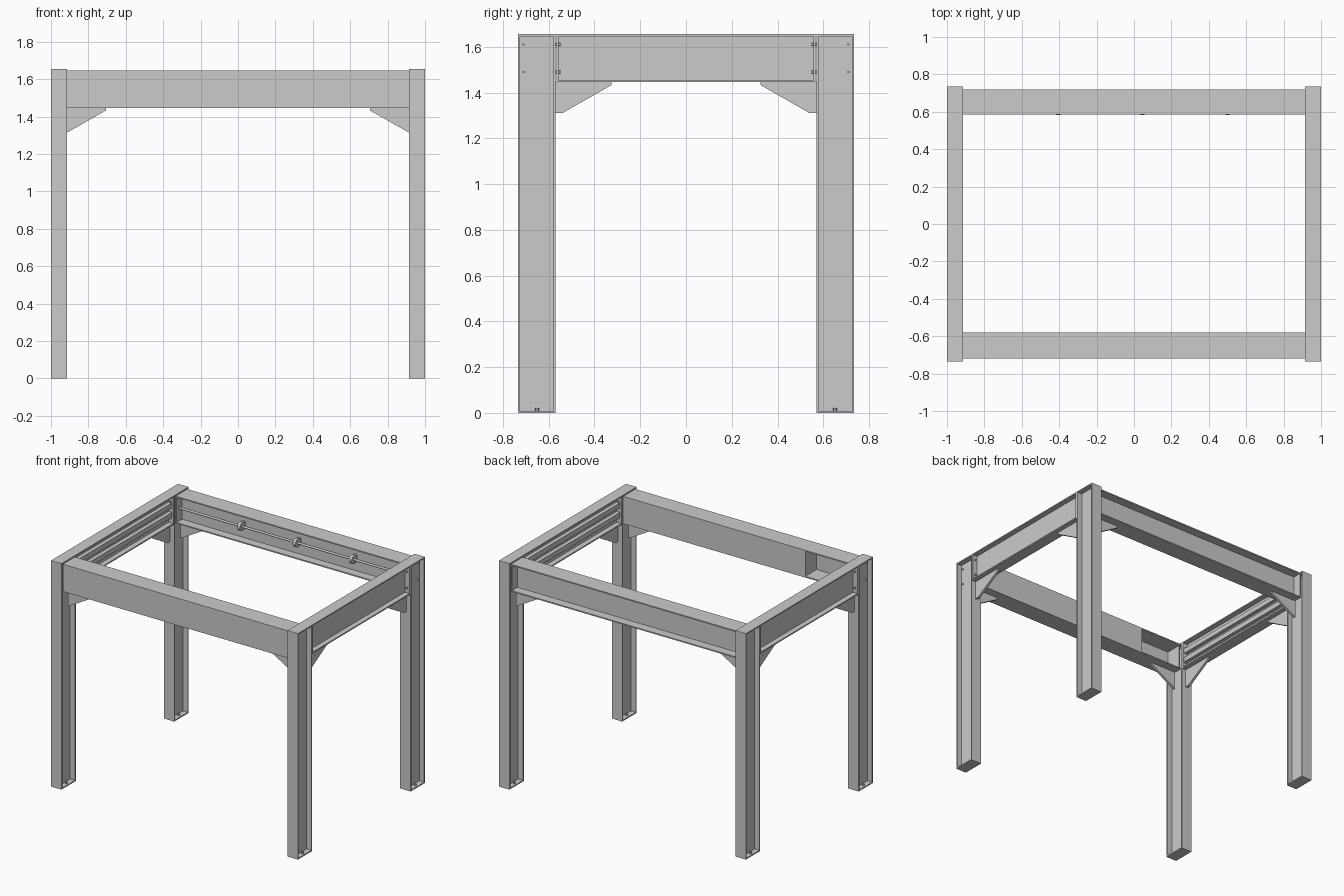
import bpy, bmesh, math
from mathutils import Matrix, Vector

if "Cube" in bpy.data.objects:
    bpy.data.objects.remove(bpy.data.objects["Cube"])

T = 0.009   # plate thickness


def finish(name, bm):
    bmesh.ops.recalc_face_normals(bm, faces=bm.faces)
    me = bpy.data.meshes.new(name)
    bm.to_mesh(me)
    bm.free()
    ob = bpy.data.objects.new(name, me)
    bpy.context.collection.objects.link(ob)
    return ob


def add_box(bm, x0, x1, y0, y1, z0, z1):
    c = Vector(((x0 + x1) / 2, (y0 + y1) / 2, (z0 + z1) / 2))
    s = (abs(x1 - x0), abs(y1 - y0), abs(z1 - z0), 1)
    bmesh.ops.create_cube(bm, size=1, matrix=Matrix.Translation(c) @ Matrix.Diagonal(s))


def boxes(name, parts):
    bm = bmesh.new()
    for p in parts:
        add_box(bm, *p)
    return finish(name, bm)


def add_rod(bm, centre, axis, r, length, n=12):
    rot = Vector((0, 0, 1)).rotation_difference(Vector(axis)).to_matrix().to_4x4()
    bmesh.ops.create_cone(bm, cap_ends=True, segments=n, radius1=r, radius2=r,
                          depth=length, matrix=Matrix.Translation(centre) @ rot)


def plate(name, pts, offset):
    """Extrude a closed 3D outline by offset."""
    bm = bmesh.new()
    f = bm.faces.new([bm.verts.new(p) for p in pts])
    ext = bmesh.ops.extrude_face_region(bm, geom=[f])
    bmesh.ops.translate(bm, vec=offset,
                        verts=[v for v in ext['geom'] if isinstance(v, bmesh.types.BMVert)])
    return finish(name, bm)


XM, YM = 0.9575, 0.652   # leg centre lines
for sx, side in ((-1, "left"), (1, "right")):
    for sy, end in ((-1, "front"), (1, "back")):
        tag = f"{end}_{side}"
        # I-section leg with base and cap plates
        xi, xo = sx * 0.915, sx * 1.0
        boxes(f"leg_{tag}", [
            (xi, xo, sy * 0.735, sy * (0.735 - T), 0, 1.655),
            (xi, xo, sy * 0.57, sy * (0.57 + T), 0, 1.655),
            (sx * (XM - .004), sx * (XM + .004), sy * (0.57 + T), sy * (0.735 - T), 0, 1.655),
            (xi, xo, sy * (0.57 + T), sy * (0.735 - T), 0, T),
            (xi, xo, sy * (0.57 + T), sy * (0.735 - T), 1.655 - T, 1.655)])
        # Anchor nuts on the base plate, bolts on leg web and beam joint
        bm = bmesh.new()
        for dx in (-0.022, 0.022):
            add_rod(bm, (sx * XM + dx, sy * YM, 0.014), (0, 0, 1), 0.009, 0.014, 6)
        for z in (1.49, 1.61):
            add_rod(bm, (sx * (XM + .006), sy * 0.71, z), (1, 0, 0), 0.006, 0.012, 6)
            for x in (0.936, 0.979):
                add_rod(bm, (sx * x, sy * 0.564, z), (0, 1, 0), 0.007, 0.03, 6)
        finish(f"bolts_{tag}", bm)
        # Corner brackets below the long and the side beams
        plate(f"long_bracket_{tag}", [(sx * x, sy * YM - .009, z) for x, z in
              ((.915, 1.445), (.915, 1.315), (.90, 1.322), (.705, 1.433), (.705, 1.445))],
              (0, .018, 0))
        plate(f"side_bracket_{tag}", [(sx * XM - .009, sy * y, z) for y, z in
              ((.57, 1.445), (.57, 1.31), (.54, 1.31), (.325, 1.433), (.325, 1.445))],
              (.018, 0, 0))

    # I-section side beam with end plates
    ends = [(sx * .915, sx, s * .558, s * .567, 1.445, 1.655) for s in (-1, 1)]
    boxes(f"side_beam_{side}", [
        (sx * .915, sx, -.57, .57, 1.655 - T, 1.655),
        (sx * .915, sx, -.558, .558, 1.445, 1.445 + T),
        (sx * (XM - .004), sx * (XM + .004), -.558, .558, 1.445 + T, 1.655 - T)] + ends)
    # Rails along the inside of the side beam
    boxes(f"side_rails_{side}", [
        (sx * .925, sx * (XM - .004), -.558, .558, z - .018, z + .018) for z in (1.515, 1.585)])

# Back I-section beam
boxes("back_beam", [
    (-.915, .915, .585, .72, 1.645 - T, 1.645),
    (-.915, .915, .585, .72, 1.445, 1.445 + T),
    (-.915, .915, YM - .004, YM + .004, 1.445 + T, 1.645 - T)] +
    [(s * .906, s * .915, .585, .72, 1.445 + T, 1.645 - T) for s in (-1, 1)])

# Front channel beam, boxed in on the inside except at its left end
boxes("front_beam", [
    (-.915, .915, -.72, -.58, 1.645 - T, 1.645),
    (-.915, .915, -.72, -.58, 1.445, 1.445 + T),
    (-.915, .915, -.72, -.72 + T, 1.445 + T, 1.645 - T),
    (-.56, .915, -.58 - T, -.58, 1.445 + T, 1.645 - T),
    (-.56, -.551, -.711, -.589, 1.445 + T, 1.645 - T)] +
    [(s * .906, s * .915, -.711, -.589, 1.445 + T, 1.645 - T) for s in (-1, 1)])

# Rod along the inside of the back beam
bm = bmesh.new()
add_rod(bm, (0, .615, 1.55), (1, 0, 0), .008, 1.81)
rod = finish("hanging_rod", bm)

# Rod hangers: ring with a bracket to the web
bm = bmesh.new()
for x in (-.405, .045, .5):
    add_rod(bm, (x, .615, 1.55), (1, 0, 0), .031, .022, 16)
    add_box(bm, x - .011, x + .011, .615, YM - .004, 1.525, 1.575)
hangers = finish("rod_hangers", bm)

for ob in (rod, hangers):
    bpy.context.view_layer.objects.active = ob
    ob.select_set(True)
    bpy.ops.object.shade_smooth_by_angle(angle=math.radians(35))
    ob.select_set(False)
